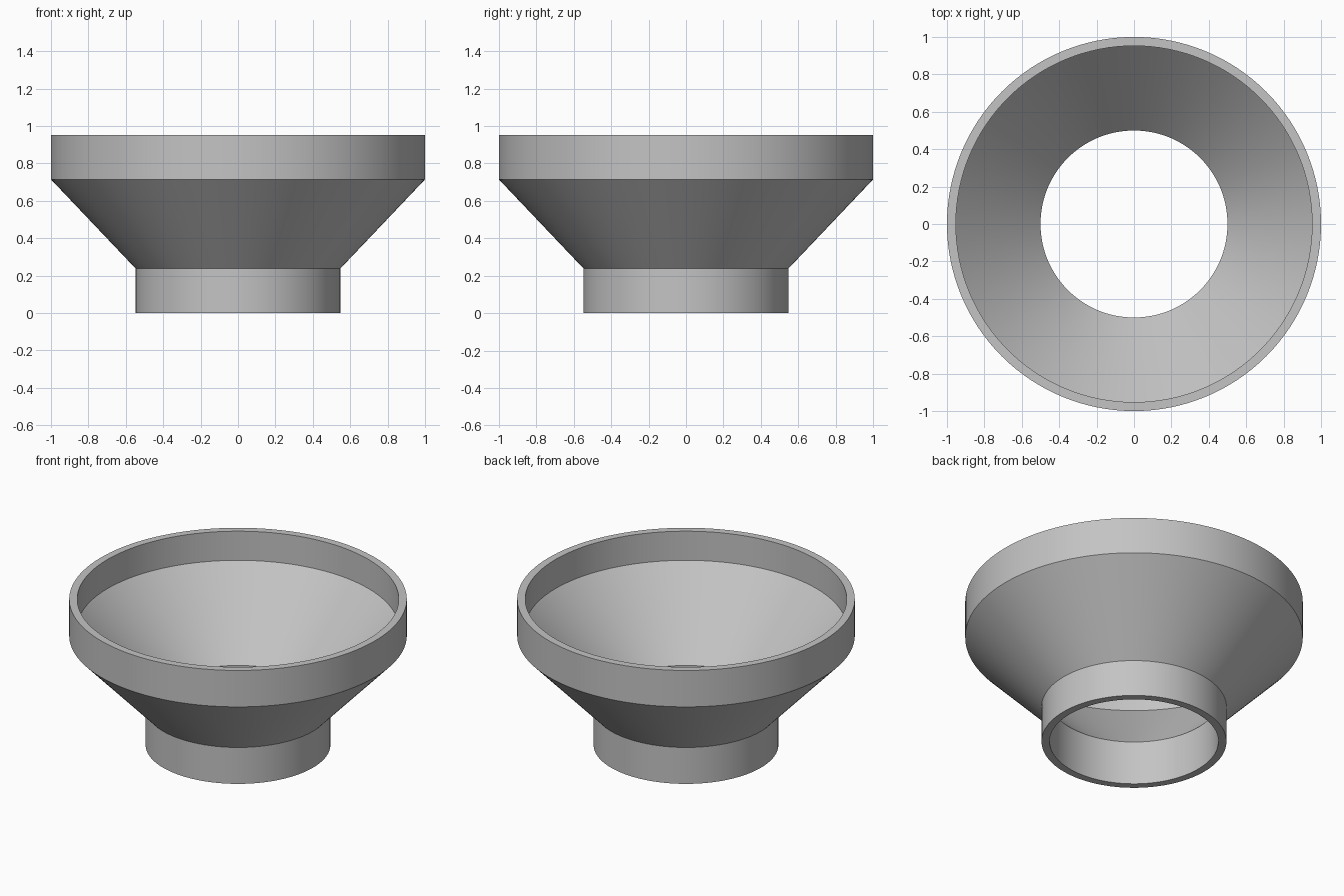
import bpy
import bmesh
from math import tau, radians

cube = bpy.data.objects.get("Cube")
if cube:
    bpy.data.objects.remove(cube, do_unlink=True)

UNIT = 1 / 4.2
SEGMENTS = 128

# Closed wall section as (radius, height): outside going up, then inside going down
SECTION = [(2.3, 0), (2.3, 1), (4.2, 3), (4.2, 4),
           (4.0, 4), (4.0, 3.2), (2.1, 1.2), (2.1, 0)]

# Plain grey material
grey = bpy.data.materials.new("plain grey")
grey.use_nodes = True
colour = (0.55, 0.55, 0.55, 1)
grey.diffuse_color = colour
grey.node_tree.nodes["Principled BSDF"].inputs["Base Color"].default_value = colour

# Funnel: revolve the section around the vertical axis
bm = bmesh.new()
verts = [bm.verts.new((r * UNIT, 0, z * UNIT)) for r, z in SECTION]
edges = [bm.edges.new((a, b)) for a, b in zip(verts, verts[1:] + verts[:1])]
bmesh.ops.spin(bm, geom=verts + edges, cent=(0, 0, 0), axis=(0, 0, 1),
               angle=tau, steps=SEGMENTS, use_merge=False)
bmesh.ops.remove_doubles(bm, verts=bm.verts, dist=0.0001)
bmesh.ops.recalc_face_normals(bm, faces=bm.faces)

mesh = bpy.data.meshes.new("funnel")
bm.to_mesh(mesh)
bm.free()
mesh.materials.append(grey)
funnel = bpy.data.objects.new("funnel", mesh)
bpy.context.collection.objects.link(funnel)

# Smooth round walls with crisp rims and creases
bpy.ops.object.select_all(action="DESELECT")
funnel.select_set(True)
bpy.context.view_layer.objects.active = funnel
bpy.ops.object.shade_smooth_by_angle(angle=radians(30))
